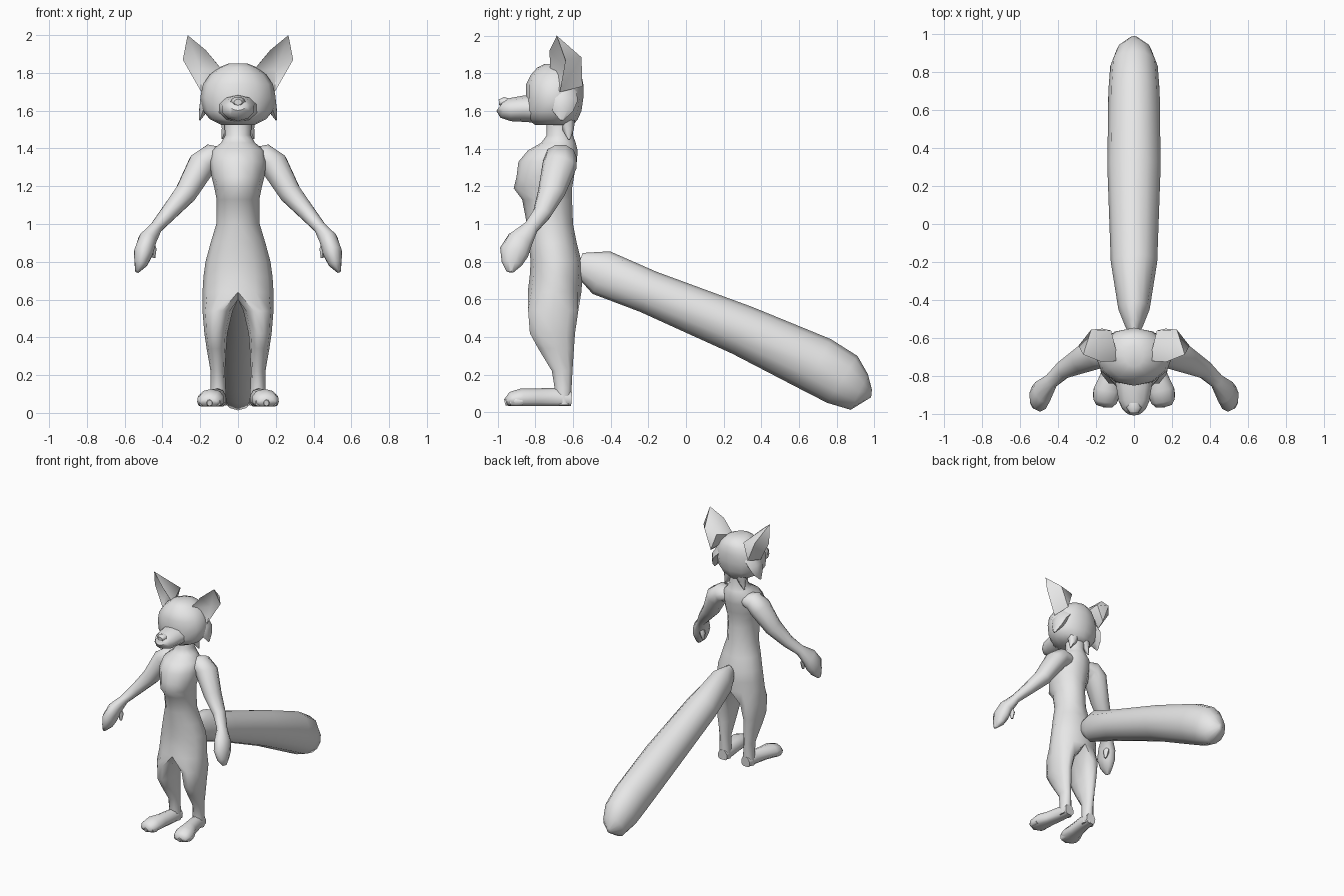
import bpy
import bmesh
from math import pi, sin, cos, radians
from mathutils import Vector

cube = bpy.data.objects.get("Cube")
if cube:
    bpy.data.objects.remove(cube)

grey = bpy.data.materials.new("plain_grey")
grey.use_nodes = True
grey.diffuse_color = (0.8, 0.8, 0.8, 1)
grey.node_tree.nodes["Principled BSDF"].inputs["Base Color"].default_value = (0.8, 0.8, 0.8, 1)


def finish(name, bm, mirror=False, angle=60):
    """Optionally mirror across x, weld, and turn into a smooth object."""
    if mirror:
        copy = bmesh.ops.duplicate(bm, geom=bm.verts[:] + bm.edges[:] + bm.faces[:])
        verts = [g for g in copy["geom"] if isinstance(g, bmesh.types.BMVert)]
        bmesh.ops.scale(bm, vec=(-1, 1, 1), verts=verts)
        bmesh.ops.remove_doubles(bm, verts=bm.verts[:], dist=0.0005)
    bmesh.ops.recalc_face_normals(bm, faces=bm.faces[:])
    mesh = bpy.data.meshes.new(name)
    bm.to_mesh(mesh)
    bm.free()
    obj = bpy.data.objects.new(name, mesh)
    bpy.context.collection.objects.link(obj)
    mesh.materials.append(grey)
    bpy.ops.object.select_all(action='DESELECT')
    obj.select_set(True)
    bpy.context.view_layer.objects.active = obj
    bpy.ops.object.shade_smooth_by_angle(angle=radians(angle))
    return obj


def bridge(bm, r0, r1, closed=True):
    n = len(r0)
    for i in range(n if closed else n - 1):
        j = (i + 1) % n
        bm.faces.new((r0[i], r0[j], r1[j], r1[i]))


def tube(bm, rings, ref, n=10, floor=None):
    """Loft ellipses (x, y, z, half width, half height) along their centres."""
    centres = [Vector(r[:3]) for r in rings]
    previous = None
    for k, (c, r) in enumerate(zip(centres, rings)):
        t = (centres[min(k + 1, len(rings) - 1)] - centres[max(k - 1, 0)]).normalized()
        u = t.cross(Vector(ref)).normalized()
        v = u.cross(t)
        ring = []
        for i in range(n):
            a = 2 * pi * i / n + pi / 2
            p = c + u * r[3] * cos(a) + v * r[4] * sin(a)
            if floor is not None:
                p.z = max(p.z, floor)
            ring.append(bm.verts.new(p))
        if previous:
            bridge(bm, previous, ring)
        else:
            bm.faces.new(ring)
        previous = ring
    bm.faces.new(previous)


def half_ring(bm, z, w, front, back, n=6):
    mid, depth = (front + back) / 2, (back - front) / 2
    return [bm.verts.new((w * sin(pi * i / n), mid - depth * cos(pi * i / n), z))
            for i in range(n + 1)]


def half_loft(bm, rows):
    rings = [half_ring(bm, *row) for row in rows]
    for a, b in zip(rings, rings[1:]):
        bridge(bm, a, b, closed=False)
    return rings


# Neck, torso and legs as one skin: (height, half width, front y, back y)
bm = bmesh.new()
rings = half_loft(bm, [
    (1.56, .075, -.74, -.60), (1.47, .068, -.74, -.60), (1.43, .09, -.77, -.585),
    (1.39, .14, -.84, -.575), (1.33, .15, -.89, -.58), (1.25, .14, -.90, -.595),
    (1.19, .125, -.915, -.605), (1.13, .113, -.87, -.605), (1.0, .115, -.845, -.60),
    (.9, .145, -.835, -.58), (.8, .172, -.825, -.555), (.72, .183, -.83, -.55),
    (.64, .188, -.84, -.555)])
bm.faces.new(rings[0])
# The crotch closes the half ring so that a leg can grow from it
crotch = [bm.verts.new((0, y, .6)) for y in (-.62, -.70, -.78)]
ring = rings[-1] + crotch
# Leg: (height, centre x, half width, front y, back y)
for z, cx, rx, front, back in [
        (.54, .108, .08, -.845, -.565), (.42, .117, .061, -.835, -.583),
        (.34, .114, .052, -.79, -.59), (.22, .107, .038, -.715, -.6),
        (.13, .105, .04, -.70, -.605), (.04, .105, .045, -.69, -.61)]:
    lower = []
    for i in range(10):
        a = 2 * pi * (i - 3) / 10
        lower.append(bm.verts.new((cx + rx * cos(a),
                                   (front + back) / 2 + (back - front) / 2 * sin(a), z)))
    bridge(bm, ring, lower)
    ring = lower
bm.faces.new(ring)
finish("body_and_legs", bm, mirror=True)

# Feet with flat soles
bm = bmesh.new()
tube(bm, [(.102, -.61, .065, .04, .05), (.108, -.70, .07, .048, .06),
          (.125, -.80, .07, .055, .057), (.142, -.875, .07, .074, .057),
          (.152, -.93, .065, .066, .043), (.156, -.955, .055, .045, .02)],
     (0, 0, 1), floor=.033)
finish("feet", bm, mirror=True)

# Toes
bm = bmesh.new()
for x, y in ((.105, -.915), (.15, -.932), (.192, -.905)):
    tube(bm, [(x, y + .04, .06, .02, .025), (x, y, .06, .025, .03),
              (x, y - .03, .052, .014, .016)], (0, 0, 1), n=8, floor=.033)
finish("toes", bm, mirror=True)

# Arms and hands
bm = bmesh.new()
tube(bm, [(.07, -.66, 1.355, .05, .06), (.14, -.665, 1.355, .072, .085),
          (.19, -.67, 1.315, .078, .092), (.275, -.715, 1.165, .062, .072),
          (.37, -.765, 1.055, .045, .05), (.435, -.825, .98, .034, .042),
          (.48, -.88, .915, .05, .07), (.5, -.913, .85, .053, .078),
          (.515, -.925, .79, .036, .055), (.535, -.935, .747, .01, .02)],
     (0, 1, 0))
finish("arms", bm, mirror=True)

# Thumbs
bm = bmesh.new()
tube(bm, [(.465, -.86, .91, .02, .025), (.448, -.85, .865, .02, .024),
          (.445, -.855, .82, .008, .01)], (0, 1, 0), n=6)
finish("thumbs", bm, mirror=True)

# Tail
bm = bmesh.new()
tube(bm, [(0, -.57, .79, .03, .06), (0, -.53, .775, .05, .08),
          (0, -.45, .742, .082, .122), (0, -.2, .64, .122, .115),
          (0, .3, .435, .14, .135), (0, .7, .25, .135, .155),
          (0, .83, .175, .125, .148), (0, .92, .108, .09, .105),
          (0, .985, .10, .015, .02)], (0, 0, 1), n=12)
finish("tail", bm)

# Head
bm = bmesh.new()
rings = half_loft(bm, [
    (1.525, .09, -.80, -.60), (1.555, .15, -.84, -.575), (1.60, .185, -.855, -.555),
    (1.67, .20, -.85, -.545), (1.74, .185, -.85, -.545), (1.79, .15, -.825, -.555),
    (1.83, .10, -.79, -.58), (1.85, .05, -.75, -.64)])
bm.faces.new(rings[0])
bm.faces.new(rings[-1])
finish("head", bm, mirror=True)

# Muzzle and nose
bm = bmesh.new()
tube(bm, [(0, -.76, 1.61, .12, .075), (0, -.86, 1.612, .097, .07),
          (0, -.93, 1.608, .085, .062), (0, -.965, 1.615, .066, .055),
          (0, -.985, 1.63, .045, .036)], (0, 0, 1))
finish("muzzle", bm)
bm = bmesh.new()
tube(bm, [(0, -.93, 1.65, .025, .015), (0, -.965, 1.648, .04, .026),
          (0, -.993, 1.645, .022, .016)], (0, 0, 1), n=8)
finish("nose", bm)

# Cheek and nape fur tufts
bm = bmesh.new()
tube(bm, [(.12, -.66, 1.70, .06, .08), (.165, -.655, 1.65, .045, .08),
          (.185, -.655, 1.60, .025, .055), (.203, -.66, 1.55, .004, .008)],
     (0, 1, 0), n=6)
tube(bm, [(.05, -.63, 1.55, .05, .04), (.065, -.625, 1.50, .025, .03),
          (.085, -.62, 1.45, .004, .006)], (0, 1, 0), n=6)
finish("fur_tufts", bm, mirror=True)

# Cupped ears: rim, hollow and back corners
bm = bmesh.new()
rim = [bm.verts.new(p) for p in (
    (.08, -.72, 1.81), (.17, -.725, 1.92), (.267, -.686, 2.0),
    (.292, -.64, 1.87), (.195, -.67, 1.70))]
hollow = bm.verts.new((.2, -.63, 1.82))
p, q, r = [bm.verts.new(c) for c in (
    (.12, -.56, 1.86), (.225, -.555, 1.885), (.165, -.55, 1.73))]
for i in range(5):
    bm.faces.new((rim[i], rim[(i + 1) % 5], hollow))
a, b, tip, o, d = rim
for face in ((a, b, p), (b, tip, p), (tip, q, p), (tip, o, q), (o, d, q),
             (d, r, q), (p, q, r), (a, p, r), (a, r, d)):
    bm.faces.new(face)
finish("ears", bm, mirror=True, angle=50)
